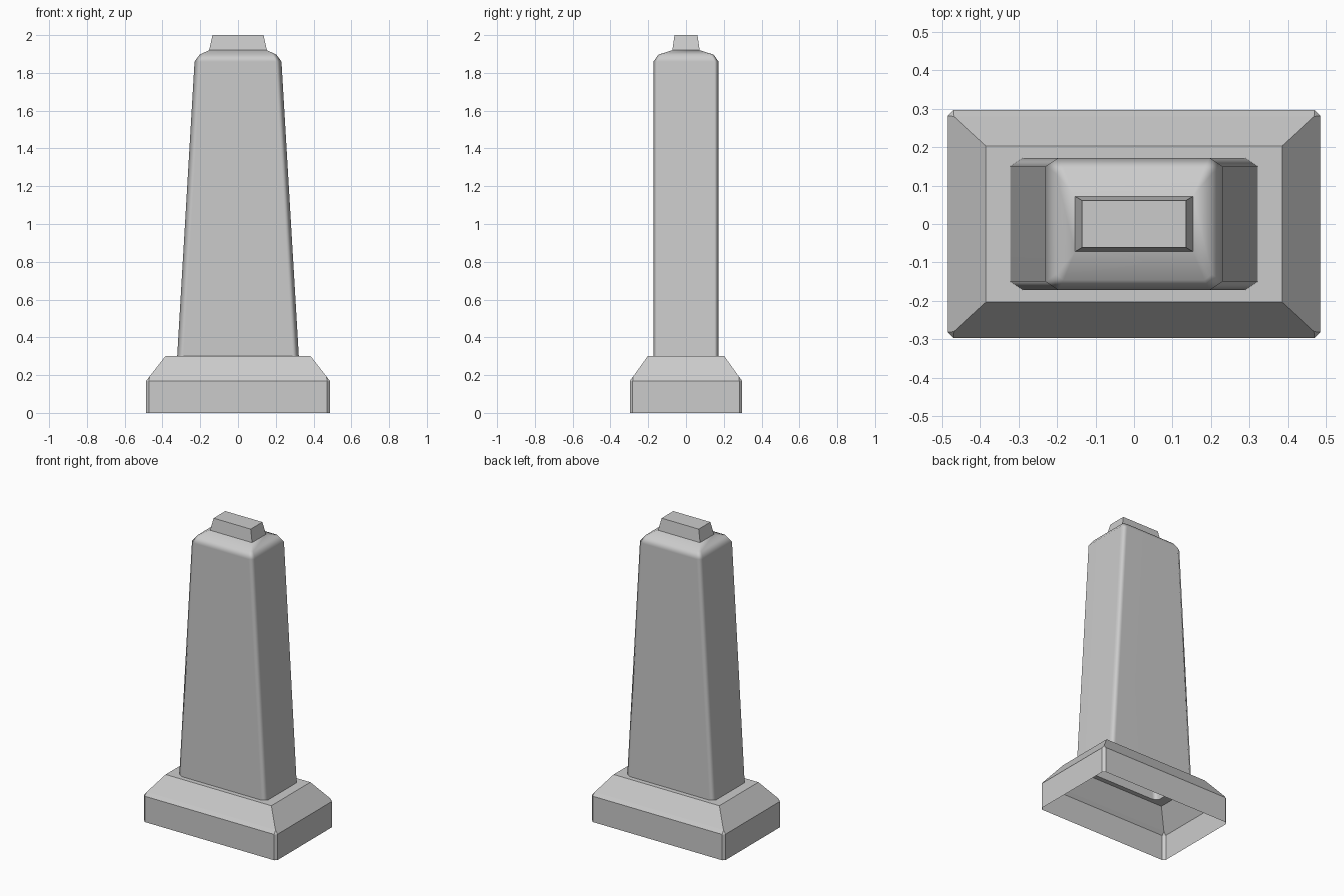
import bpy, bmesh

cube = bpy.data.objects.get("Cube")
if cube:
    bpy.data.objects.remove(cube, do_unlink=True)

stone = bpy.data.materials.new("stone_grey")
stone.use_nodes = True
GREY = (0.6, 0.6, 0.6, 1)
stone.diffuse_color = GREY
bsdf = stone.node_tree.nodes["Principled BSDF"]
bsdf.inputs["Base Color"].default_value = GREY
bsdf.inputs["Roughness"].default_value = 0.8


def ring(x, y, cx=0, cy=0):
    """Rectangle outline with half sizes x, y and cut corners cx, cy."""
    return [(x, -y + cy), (x, y - cy), (x - cx, y), (-x + cx, y),
            (-x, y - cy), (-x, -y + cy), (-x + cx, -y), (x - cx, -y)]


def loft(name, levels, cap_top=False, smooth=False):
    """Skin a stack of (z, ring) outlines into an open shell."""
    bm = bmesh.new()
    loops = [[bm.verts.new((x, y, z)) for x, y in pts] for z, pts in levels]
    for low, high in zip(loops, loops[1:]):
        for i in range(len(low)):
            j = (i + 1) % len(low)
            bm.faces.new((low[i], low[j], high[j], high[i]))
    if cap_top:
        bm.faces.new(loops[-1])
    bmesh.ops.remove_doubles(bm, verts=bm.verts[:], dist=0.0005)
    for face in bm.faces:
        face.smooth = smooth
    mesh = bpy.data.meshes.new(name)
    bm.to_mesh(mesh)
    bm.free()
    mesh.materials.append(stone)
    obj = bpy.data.objects.new(name, mesh)
    bpy.context.collection.objects.link(obj)
    return obj


foot = ring(0.322, 0.172, 0.033, 0.022)
neck = ring(0.153, 0.072)

# Hollow plinth with sloped shoulders and a ledge around the shaft
loft("plinth", [
    (0, ring(0.486, 0.297, 0.015, 0.015)),
    (0.17, ring(0.486, 0.297, 0.015, 0.015)),
    (0.192, ring(0.469, 0.28)),
    (0.3, ring(0.385, 0.203)),
    (0.3, foot),
])

# Tapered shaft with softened corners and a rounded shoulder
shaft = loft("shaft", [
    (0.3, foot),
    (1.86, ring(0.23, 0.172, 0.033, 0.022)),
    (1.897, ring(0.203, 0.146, 0.02, 0.015)),
    (1.92, neck),
], smooth=True)
normals = shaft.modifiers.new("even_normals", "WEIGHTED_NORMAL")
normals.weight = 70

# Small tapered block on top
loft("top_block", [(1.92, neck), (2.0, ring(0.135, 0.061))], cap_top=True)
